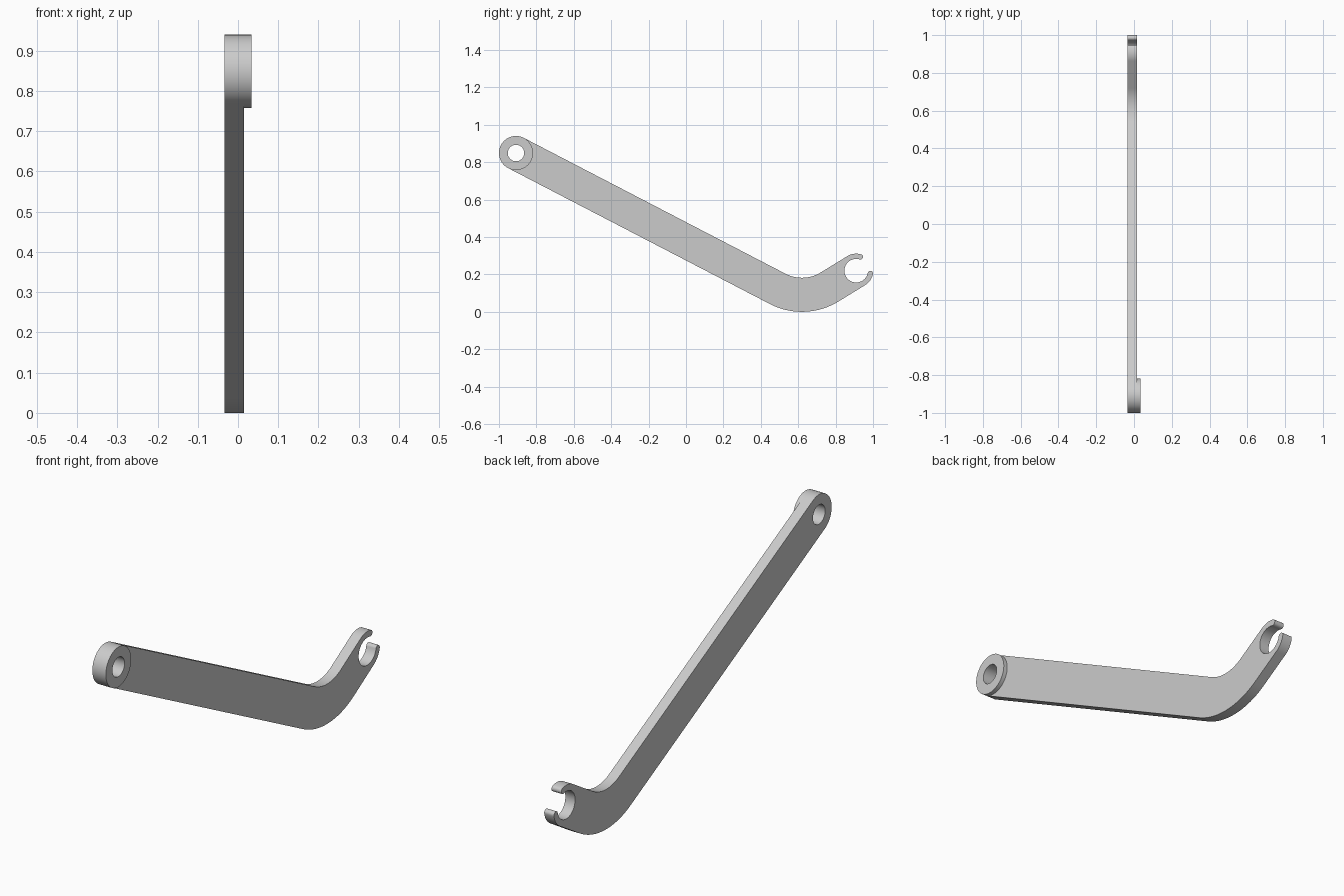
import bpy
import bmesh
from math import cos, sin, radians
from mathutils import Matrix, Vector

cube = bpy.data.objects.get("Cube")
if cube:
    bpy.data.objects.remove(cube, do_unlink=True)

# One plain grey for the whole lever
grey = bpy.data.materials.new("light grey")
grey.use_nodes = True
colour = (0.6, 0.6, 0.6, 1)
grey.diffuse_color = colour
grey.node_tree.nodes["Principled BSDF"].inputs["Base Color"].default_value = colour

# Side profile dimensions, as (y, z)
PIVOT, BEND, HOOK = Vector((-0.909, 0.849)), Vector((0.62, 0.373)), Vector((0.91, 0.22))
HALF = 0.091                     # half width of the arm, also the end radius
BEND_IN, BEND_OUT = 0.191, 0.373
BORE, SOCKET = 0.044, 0.063      # pivot hole and hook opening radii
FALL, RISE = 27.43, 31           # slopes of the long and the short arm
GAP = 42                         # half angle of the hook mouth
LEFT, STEP, RIGHT = -0.034, 0.015, 0.034


def arc(centre, radius, start, end, steps):
    angles = [radians(start + (end - start) * i / steps) for i in range(steps + 1)]
    return [centre + radius * Vector((cos(a), sin(a))) for a in angles]


def polar(angle, radius):
    return Vector((cos(radians(angle)), sin(radians(angle)))) * radius


def plate(name, loops, x0, x1):
    """Fill closed side-view loops and extrude them from x0 to x1."""
    curve = bpy.data.curves.new(name, "CURVE")
    curve.dimensions = "2D"
    curve.fill_mode = "BOTH"
    curve.extrude = (x1 - x0) / 2
    for loop in loops:
        spline = curve.splines.new("POLY")
        spline.points.add(len(loop) - 1)
        for point, co in zip(spline.points, loop):
            point.co = (co.x, co.y, 0, 1)
        spline.use_cyclic_u = True
    helper = bpy.data.objects.new(name + "_profile", curve)
    bpy.context.collection.objects.link(helper)
    bpy.context.view_layer.update()
    mesh = bpy.data.meshes.new_from_object(
        helper.evaluated_get(bpy.context.evaluated_depsgraph_get()))
    bpy.data.objects.remove(helper, do_unlink=True)

    # Turn profile x, y, depth into world y, z, x
    turn = Matrix(((0, 0, 1, (x0 + x1) / 2), (1, 0, 0, 0), (0, 1, 0, 0), (0, 0, 0, 1)))
    bm = bmesh.new()
    bm.from_mesh(mesh)
    bm.transform(turn)
    bmesh.ops.remove_doubles(bm, verts=bm.verts, dist=0.0001)
    bmesh.ops.recalc_face_normals(bm, faces=bm.faces)
    bm.to_mesh(mesh)
    bm.free()

    mesh.materials.clear()
    mesh.materials.append(grey)
    obj = bpy.data.objects.new(name, mesh)
    bpy.context.collection.objects.link(obj)
    bpy.ops.object.select_all(action="DESELECT")
    obj.select_set(True)
    bpy.context.view_layer.objects.active = obj
    bpy.ops.object.shade_smooth_by_angle(angle=radians(30))
    return obj


# Bent arm: round pivot end, bend, open hook with rounded lips
low, high = RISE - GAP, RISE + GAP
lip_path, lip = (HALF + SOCKET) / 2, (HALF - SOCKET) / 2
outline = arc(PIVOT, HALF, 90 - FALL, 270 - FALL, 32)
outline += arc(BEND, BEND_OUT, 270 - FALL, 270 + RISE, 24)
outline += arc(HOOK, HALF, RISE - 90, low, 12)
outline += arc(HOOK + polar(low, lip_path), lip, low, low + 180, 12)[1:-1]
outline += arc(HOOK, SOCKET, low + 360, high, 48)
outline += arc(HOOK + polar(high, lip_path), lip, high + 180, high + 360, 12)[1:-1]
outline += arc(HOOK, HALF, high, RISE + 90, 12)
outline += arc(BEND, BEND_IN, 270 + RISE, 270 - FALL, 24)

bore = arc(PIVOT, BORE, 0, 360, 48)[:-1]
plate("lever_arm", [outline, bore], LEFT, STEP)

# Raised ring around the pivot hole
rim = arc(PIVOT, HALF, 90 - FALL, 450 - FALL, 64)[:-1]
plate("pivot_boss", [rim, bore], STEP, RIGHT)
